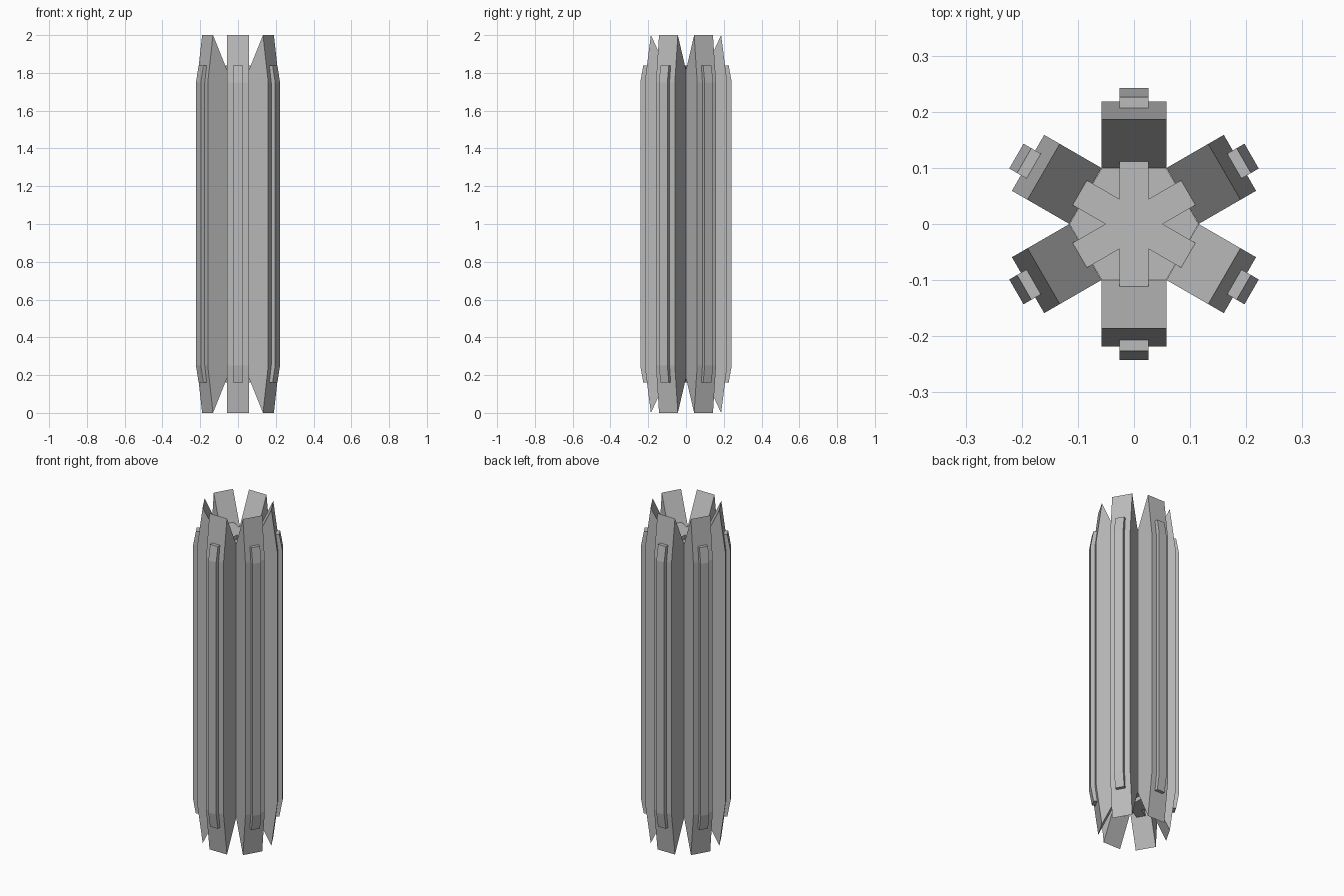
import bpy, bmesh, math
from mathutils import Matrix

if "Cube" in bpy.data.objects:
    bpy.data.objects.remove(bpy.data.objects["Cube"], do_unlink=True)

grey = bpy.data.materials.new("light grey")
grey.use_nodes = True
colour = (0.5, 0.5, 0.5, 1)
grey.diffuse_color = colour
grey.node_tree.nodes["Principled BSDF"].inputs["Base Color"].default_value = colour

HEIGHT = 2.0


def finish(name, bm):
    bmesh.ops.recalc_face_normals(bm, faces=bm.faces)
    mesh = bpy.data.meshes.new(name)
    bm.to_mesh(mesh)
    bm.free()
    mesh.materials.append(grey)
    obj = bpy.data.objects.new(name, mesh)
    bpy.context.collection.objects.link(obj)
    return obj


def radial_slab(name, upper, width, degrees):
    """Extrude a radius/height profile, mirrored top to bottom, and turn it about z."""
    profile = upper + [(r, HEIGHT - z) for r, z in reversed(upper)]
    bm = bmesh.new()
    face = bm.faces.new([bm.verts.new((r, -width / 2, z)) for r, z in profile])
    extruded = bmesh.ops.extrude_face_region(bm, geom=[face])["geom"]
    verts = [v for v in extruded if isinstance(v, bmesh.types.BMVert)]
    bmesh.ops.translate(bm, vec=(0, width, 0), verts=verts)
    bm.transform(Matrix.Rotation(math.radians(degrees), 4, "Z"))
    return finish(name, bm)


# Hexagonal core
core_end = 1.815
bm = bmesh.new()
bmesh.ops.create_cone(bm, cap_ends=True, segments=6, radius1=0.115, radius2=0.115,
                      depth=2 * core_end - HEIGHT,
                      matrix=Matrix.Translation((0, 0, HEIGHT / 2))
                      @ Matrix.Rotation(math.radians(30), 4, "Z"))
# Turn so that flat sides face the fins
if abs(max(v.co.x for v in bm.verts) - 0.115) > 0.001:
    bm.transform(Matrix.Rotation(math.radians(30), 4, "Z"))
finish("core", bm)

# Six pointed fins, each with a narrow rail running through it
fin_profile = [(0.1, core_end), (0.186, HEIGHT), (0.218, 1.75)]
rail_profile = [(0, 1.84), (0.226, 1.84), (0.242, 1.75)]
for i in range(6):
    angle = 30 + 60 * i
    radial_slab(f"fin_{i + 1}", fin_profile, 0.115, angle)
    radial_slab(f"rail_{i + 1}", rail_profile, 0.051, angle)
